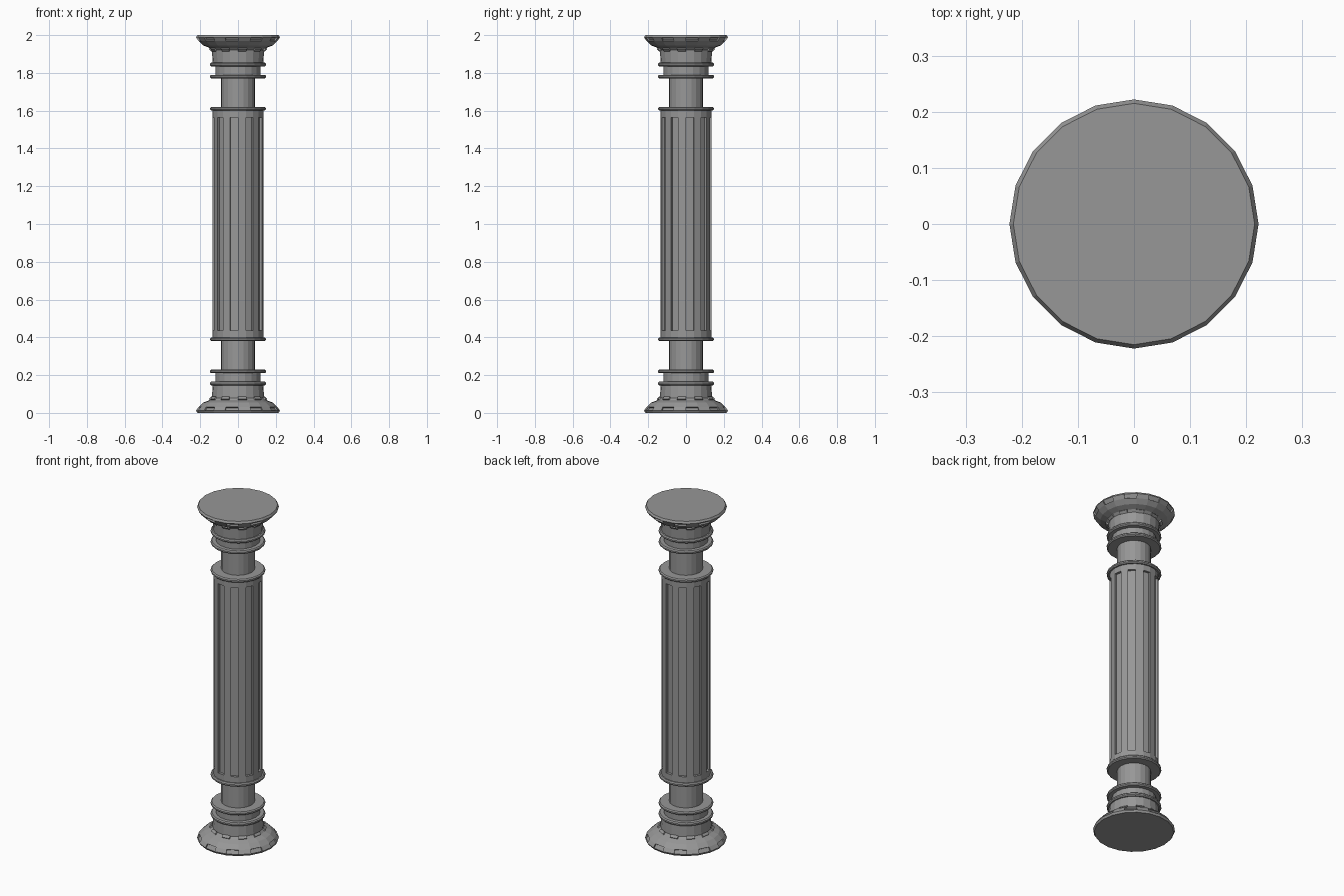
import bpy, bmesh
from math import cos, sin, pi
from mathutils import Matrix, Vector

cube = bpy.data.objects.get("Cube")
if cube:
    bpy.data.objects.remove(cube, do_unlink=True)

SIDES = 20

stone = bpy.data.materials.new("grey stone")
stone.use_nodes = True
GREY = (0.31, 0.31, 0.31, 1)
stone.diffuse_color = GREY
stone.node_tree.nodes["Principled BSDF"].inputs["Base Color"].default_value = GREY


def lathe(profile):
    """Revolve (radius, height) pairs, with flat caps; return mesh and side faces."""
    bm = bmesh.new()
    rings = [[bm.verts.new((r * cos(2 * pi * i / SIDES), r * sin(2 * pi * i / SIDES), z))
              for i in range(SIDES)] for r, z in profile]
    bands = []
    for a, b in zip(rings, rings[1:]):
        bands.append([bm.faces.new((a[i], a[(i + 1) % SIDES], b[(i + 1) % SIDES], b[i]))
                      for i in range(SIDES)])
    bm.faces.new(rings[0][::-1])
    bm.faces.new(rings[-1])
    bm.normal_update()
    return bm, bands


def push(bm, faces, depth):
    """Extrude each face on its own along its normal."""
    for f in faces:
        n = f.normal.copy()
        new = bmesh.ops.extrude_discrete_faces(bm, faces=[f])["faces"][0]
        bmesh.ops.translate(bm, verts=new.verts[:], vec=n * depth)


def finish(name, bm, flip=False):
    if flip:  # mirrored copy at the other end of the column
        bmesh.ops.transform(bm, verts=bm.verts[:],
                            matrix=Matrix.Translation((0, 0, 2)) @ Matrix.Scale(-1, 4, (0, 0, 1)))
    bmesh.ops.recalc_face_normals(bm, faces=bm.faces[:])
    mesh = bpy.data.meshes.new(name)
    bm.to_mesh(mesh)
    bm.free()
    mesh.materials.append(stone)
    ob = bpy.data.objects.new(name, mesh)
    bpy.context.collection.objects.link(ob)


def ring(name, z, flip):
    bm, _ = lathe([(0.08, z - 0.01), (0.142, z - 0.01), (0.148, z - 0.004),
                   (0.148, z + 0.004), (0.142, z + 0.01), (0.08, z + 0.01)])
    finish(name, bm, flip)


# fluted shaft: every other side is sunk
bm, bands = lathe([(0.134, 0.39), (0.134, 0.435), (0.134, 1.565), (0.134, 1.61)])
push(bm, bands[1][::2], -0.014)
finish("fluted_shaft", bm)

for end, flip in (("base", False), ("capital", True)):
    # flared foot with toothed rim and collar
    bm, bands = lathe([(0.215, 0), (0.222, 0.012), (0.208, 0.032), (0.183, 0.055),
                       (0.15, 0.068), (0.138, 0.08), (0.134, 0.155)])
    push(bm, bands[1][::2], -0.009)
    push(bm, bands[4][1::2], 0.008)
    finish(end + "_flare", bm, flip)
    # stepped neck
    bm, _ = lathe([(0.12, 0.15), (0.12, 0.22)])
    finish(end + "_step", bm, flip)
    bm, _ = lathe([(0.091, 0.215), (0.091, 0.395)])
    finish(end + "_neck", bm, flip)
    # projecting rings
    for part, z in (("lower", 0.155), ("middle", 0.22), ("shaft", 0.39)):
        ring(f"{end}_{part}_ring", z, flip)
